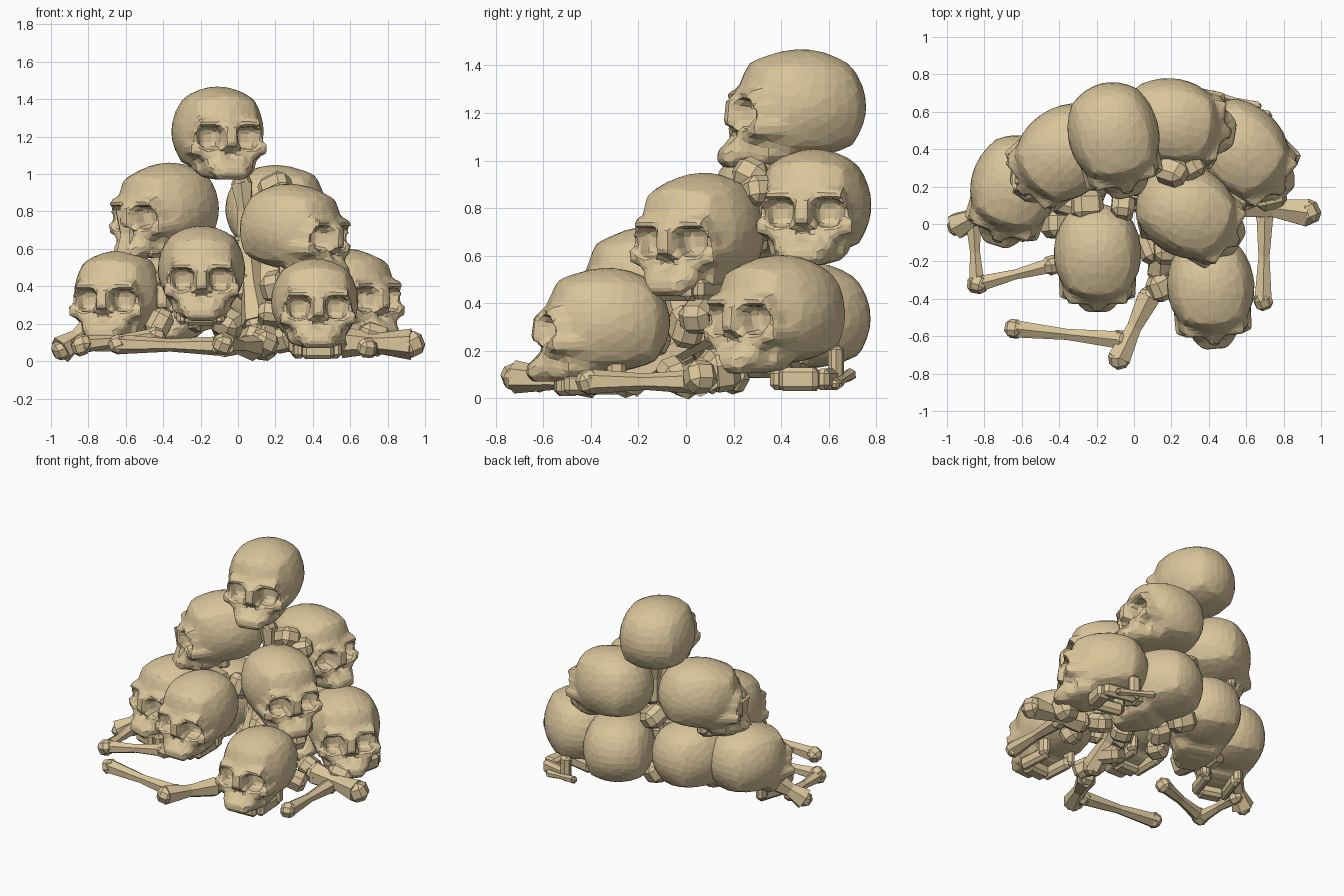
import bpy, bmesh, math, random
from mathutils import Vector, Matrix, Euler

random.seed(4)
if "Cube" in bpy.data.objects:
    bpy.data.objects.remove(bpy.data.objects["Cube"], do_unlink=True)

bone_mat = bpy.data.materials.new("aged bone")
bone_mat.use_nodes = True
BONE = (0.70, 0.56, 0.33, 1)
bone_mat.diffuse_color = BONE
bone_mat.node_tree.nodes["Principled BSDF"].inputs["Base Color"].default_value = BONE


def add_object(name, bm):
    bmesh.ops.recalc_face_normals(bm, faces=bm.faces)
    mesh = bpy.data.meshes.new(name)
    bm.to_mesh(mesh)
    bm.free()
    mesh.materials.append(bone_mat)
    obj = bpy.data.objects.new(name, mesh)
    bpy.context.collection.objects.link(obj)
    return obj


def block(name, loc, size, taper=1.0, depth_taper=1.0, mirror=False, bevel=0.0):
    """Tapered box, narrower at the bottom, optionally repeated on the other side."""
    bm = bmesh.new()
    for side in ((1, -1) if mirror else (1,)):
        made = bmesh.ops.create_cube(bm, size=1)["verts"]
        for v in made:
            low = v.co.z < 0
            v.co.x *= size[0] * (taper if low else 1)
            v.co.y *= size[1] * (depth_taper if low else 1)
            v.co.z *= size[2]
            v.co += Vector((loc[0] * side, loc[1], loc[2]))
    if bevel:
        bmesh.ops.bevel(bm, geom=bm.edges[:], offset=bevel, segments=2, affect='EDGES')
    return add_object(name, bm)


def cranium():
    """Ball of quads, round at the back and boxier toward the forehead and base."""
    bm = bmesh.new()
    bmesh.ops.create_cube(bm, size=2)
    bmesh.ops.subdivide_edges(bm, edges=bm.edges[:], cuts=7, use_grid_fill=True)
    for v in bm.verts:
        p = Vector([math.tan(c * math.pi / 4) for c in v.co])
        ball = p.normalized()
        boxy = 0.1 + 0.2 * max(0, -ball.y) + 0.15 * max(0, -ball.z)
        p = ball.lerp(p, boxy)
        v.co = (p.x * 0.235, p.y * 0.265, p.z * (0.235 if p.z > 0 else 0.205))
        if v.co.y < -0.1:
            v.co.x *= 1 - 0.9 * min(-v.co.y - 0.1, 0.2)
    return add_object("skull_master", bm)


def make_skull_mesh():
    master = cranium()
    solids = [
        block("face_form", (0, -0.16, -0.1), (0.39, 0.23, 0.27), 0.76, 0.95, bevel=0.03),
        block("teeth_form", (0, -0.235, -0.195), (0.18, 0.2, 0.1), 1.1, 1.1, bevel=0.025),
        block("cheek_form", (0.17, -0.15, -0.09), (0.08, 0.22, 0.07), 0.8, mirror=True, bevel=0.015),
        block("brow_form", (0, -0.21, 0.045), (0.35, 0.13, 0.05), 0.95, bevel=0.015),
        block("nose_bridge_form", (0, -0.275, -0.03), (0.06, 0.07, 0.12), 1.1, 1.5),
    ]
    holes = [
        block("socket_cutter", (0.1, -0.29, -0.03), (0.12, 0.22, 0.115), 0.85, mirror=True),
        block("nose_cutter", (0, -0.32, -0.11), (0.05, 0.14, 0.07), 1.6),
        block("hollow_cutter", (0.185, -0.27, -0.18), (0.11, 0.18, 0.1), 1.1, mirror=True),
    ]
    for group, operation in ((solids, 'UNION'), (holes, 'DIFFERENCE')):
        for tool in group:
            tool.hide_render = True
            mod = master.modifiers.new(tool.name, 'BOOLEAN')
            mod.operation, mod.solver, mod.object = operation, 'EXACT', tool
    # Fuse the parts into one weathered surface, then reduce it to broad facets
    fuse = master.modifiers.new("fuse", 'REMESH')
    fuse.mode, fuse.voxel_size = 'VOXEL', 0.022
    soften = master.modifiers.new("soften", 'SMOOTH')
    soften.factor, soften.iterations = 0.4, 2
    facet = master.modifiers.new("facet", 'DECIMATE')
    facet.ratio = 0.22
    graph = bpy.context.evaluated_depsgraph_get()
    mesh = bpy.data.meshes.new_from_object(master.evaluated_get(graph))
    for poly in mesh.polygons:
        poly.use_smooth = False
    for obj in [master] + solids + holes:
        bpy.data.objects.remove(obj, do_unlink=True)
    return mesh


# Skulls: position, yaw, pitch, scale
skull_mesh = make_skull_mesh()
skulls = {
    "top_skull": ((-0.11, 0.485, 1.225), 14, 0, 1.04),
    "upper_right_skull": ((-0.37, 0.38, 0.82), -50, 5, 1.03),
    "upper_left_skull": ((0.20, 0.54, 0.81), 80, 0, 1.02),
    "middle_left_skull": ((0.28, 0.07, 0.705), 58, 4, 1.04),
    "middle_right_skull": ((-0.195, -0.155, 0.49), 0, 6, 1.0),
    "front_left_skull": ((0.41, -0.33, 0.315), 4, 0, 1.0),
    "base_left_skull": ((0.565, 0.4, 0.36), 45, 0, 1.04),
    "base_back_left_skull": ((0.18, 0.51, 0.335), 25, 0, 1.02),
    "base_back_right_skull": ((-0.30, 0.36, 0.36), -20, 0, 1.02),
    "base_right_skull": ((-0.635, 0.21, 0.355), -18, 0, 1.01),
}
for name, (loc, yaw, pitch, scale) in skulls.items():
    skull = bpy.data.objects.new(name, skull_mesh)
    skull.location = loc
    skull.rotation_euler = (math.radians(pitch), 0, math.radians(yaw))
    skull.scale = (scale,) * 3
    bpy.context.collection.objects.link(skull)


def rock(bm, loc, size):
    """Chipped lump: a bevelled block turned at random."""
    spin = Euler([random.uniform(-0.5, 0.5) for _ in range(3)]).to_matrix().to_4x4()
    frame = Matrix.Translation(loc) @ spin @ Matrix.Diagonal((*size, 1))
    made = bmesh.ops.create_cube(bm, size=1.7, matrix=frame)["verts"]
    edges = {e for v in made for e in v.link_edges}
    bmesh.ops.bevel(bm, geom=list(edges), offset=min(size) * 0.45, segments=1, affect='EDGES')


def long_bone(name, a, b, radius, knob):
    """Six-sided shaft, waisted in the middle, with a lumpy knuckle at each end."""
    a, b = Vector(a), Vector(b)
    middle = (a + b) / 2
    bm = bmesh.new()
    for end in (a, b):
        axis = (middle - end).to_track_quat('Z', 'Y').to_matrix().to_4x4()
        bmesh.ops.create_cone(bm, cap_ends=True, segments=6, radius1=radius * 1.4, radius2=radius * 0.9,
                              depth=(middle - end).length,
                              matrix=Matrix.Translation((end + middle) / 2) @ axis)
    for end in (a, b):
        rock(bm, end, (knob, knob, knob))
    return add_object(name, bm)


# Loose bones around the foot of the pile
bones = [
    ("front_bone", (-0.64, -0.56, 0.09), (-0.08, -0.62, 0.08), 0.038, 0.055),
    ("front_short_bone", (-0.08, -0.72, 0.09), (0.08, -0.39, 0.07), 0.05, 0.06),
    ("right_inner_bone", (-0.83, -0.32, 0.09), (-0.44, -0.22, 0.13), 0.034, 0.055),
    ("right_cross_bone", (-0.84, -0.32, 0.08), (-0.86, 0.02, 0.09), 0.034, 0.055),
    ("right_outer_bone", (-0.945, -0.01, 0.06), (-0.78, 0.08, 0.18), 0.055, 0.055),
    ("left_outer_bone", (0.925, 0.06, 0.09), (0.56, 0.11, 0.1), 0.06, 0.075),
    ("left_long_bone", (0.69, -0.41, 0.07), (0.7, 0.06, 0.07), 0.038, 0.055),
    ("back_rib", (0.42, 0.69, 0.1), (0.66, 0.63, 0.06), 0.02, 0.022),
    ("left_inner_bone", (0.14, -0.25, 0.07), (0.17, 0.1, 0.3), 0.055, 0.07),
    ("middle_prop_bone", (0.1, -0.02, 0.2), (0.04, 0.2, 0.62), 0.06, 0.07),
    ("upper_prop_bone", (0.05, 0.3, 0.66), (0.02, 0.32, 0.95), 0.045, 0.055),
    ("right_prop_bone", (-0.58, 0.2, 0.55), (-0.58, 0.24, 0.8), 0.06, 0.06),
]
for spec in bones:
    long_bone(*spec)


def jaw(name, loc, yaw, width=0.14):
    """Lower jaw: chin block with two arms that rise toward the back."""
    bm = bmesh.new()
    frame = Matrix.Translation(loc) @ Euler((0, 0, math.radians(yaw))).to_matrix().to_4x4()
    parts = [((0, -0.1, 0), (width * 1.2, 0.1, 0.1))]
    for side in (-1, 1):
        parts += [((side * width * 0.7, 0, 0), (0.06, 0.24, 0.09)),
                  ((side * width * 0.8, 0.1, 0.06), (0.06, 0.08, 0.17))]
    for pos, size in parts:
        bmesh.ops.create_cube(bm, size=1, matrix=frame @ Matrix.Translation(pos) @ Matrix.Diagonal((*size, 1)))
    bmesh.ops.bevel(bm, geom=bm.edges[:], offset=0.02, segments=1, affect='EDGES')
    add_object(name, bm)


jaw("front_left_jaw", (0.42, -0.4, 0.06), 4)
jaw("base_left_jaw", (0.6, 0.5, 0.08), 78)
jaw("base_right_jaw", (-0.66, 0.05, 0.1), -18)
jaw("middle_left_jaw", (0.4, 0.02, 0.46), 58)
jaw("upper_right_jaw", (-0.46, 0.3, 0.6), -50)
jaw("middle_right_jaw", (-0.2, -0.22, 0.24), 0)

# Small fragments that fill the gaps
rubble = bmesh.new()
for spot in [(0.14, -0.34, 0.1), (0.1, -0.12, 0.12), (0.2, 0.0, 0.4), (0.24, 0.16, 0.12), (0.05, 0.12, 0.4),
             (0.2, 0.28, 0.93), (0.3, 0.3, 0.87), (-0.42, 0.0, 0.2), (-0.2, 0.0, 0.22), (-0.35, 0.12, 0.45),
             (0.45, 0.18, 0.1), (0.72, 0.15, 0.12), (0.5, -0.05, 0.1), (-0.5, 0.2, 0.2), (-0.05, 0.2, 0.2),
             (-0.06, 0.42, 0.2), (0.36, 0.45, 0.2), (-0.06, 0.45, 0.6), (-0.48, 0.3, 0.3), (0.32, 0.0, 0.3),
             (0.18, -0.14, 0.25), (-0.25, 0.1, 0.58), (-0.06, 0.1, 0.58), (0.42, 0.05, 0.35), (0.35, 0.25, 0.45)]:
    rock(rubble, spot, [random.uniform(0.07, 0.1) for _ in range(3)])
add_object("bone_fragments", rubble)
